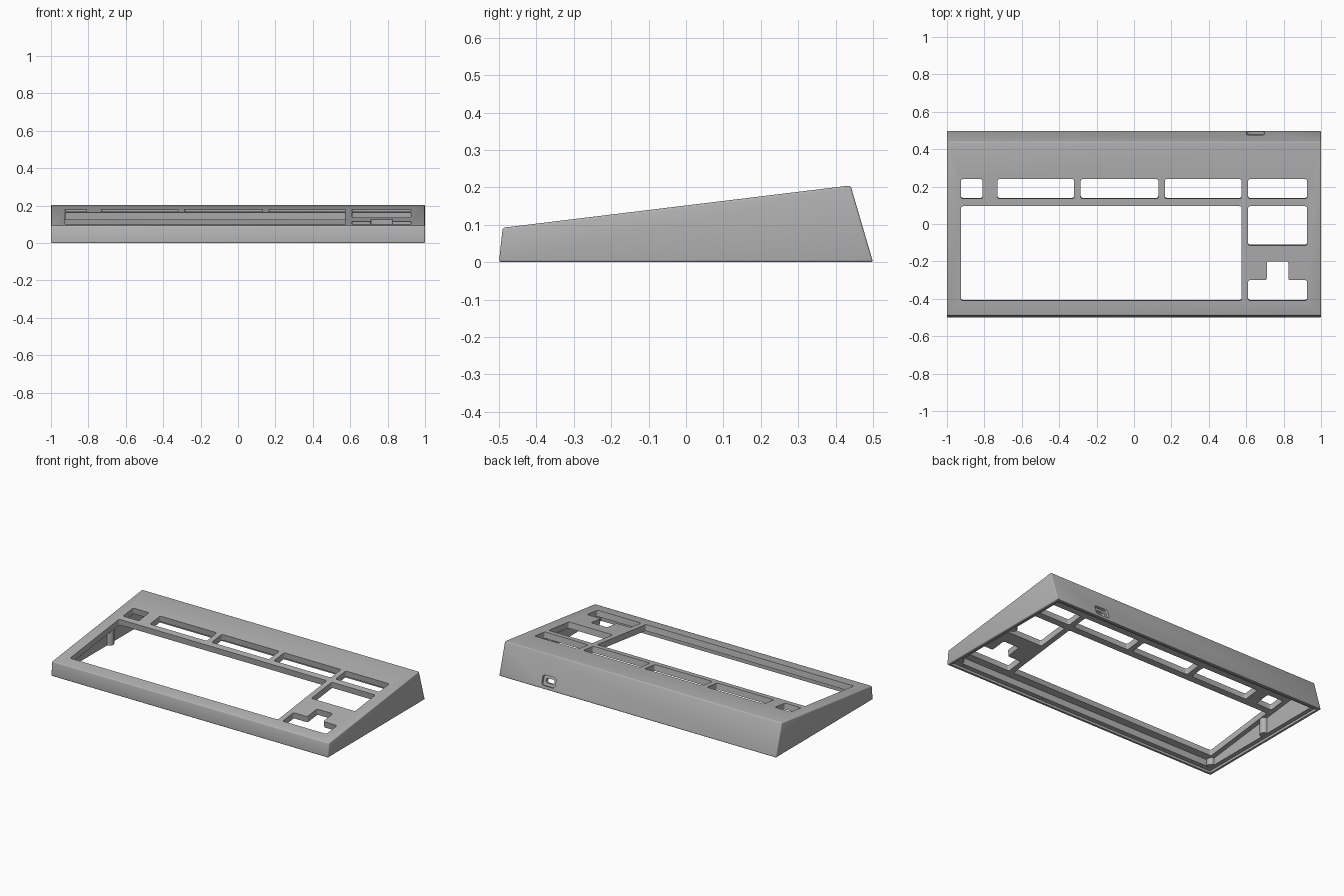
import bpy, bmesh, math
from mathutils import Matrix, Vector

if "Cube" in bpy.data.objects:
    bpy.data.objects.remove(bpy.data.objects["Cube"])

grey = bpy.data.materials.new("case grey")
grey.use_nodes = True
COLOUR = (0.45, 0.45, 0.45, 1)
grey.diffuse_color = COLOUR
grey.node_tree.nodes["Principled BSDF"].inputs["Base Color"].default_value = COLOUR

# Sloping top surface
FRONT_Z, BACK_Z, FRONT_Y, BACK_Y = 0.092, 0.205, -0.49, 0.44
SLOPE = (BACK_Z - FRONT_Z) / (BACK_Y - FRONT_Y)
TILT = math.atan(SLOPE)
PLATE = 0.04


def top_z(y):
    return FRONT_Z + SLOPE * (y - FRONT_Y)


def prism(name, points, start, end, matrix=Matrix(), bevel=0, sides_only=False):
    """Extrude a polygon along local z, optionally rounding its edges."""
    bm = bmesh.new()
    face = bm.faces.new([bm.verts.new((x, y, start)) for x, y in points])
    out = bmesh.ops.extrude_face_region(bm, geom=[face])
    bmesh.ops.translate(bm, vec=(0, 0, end - start),
                        verts=[v for v in out["geom"] if isinstance(v, bmesh.types.BMVert)])
    if bevel:
        edges = [e for e in bm.edges if not sides_only
                 or abs(e.verts[0].co.z - e.verts[1].co.z) > 1e-4]
        bmesh.ops.bevel(bm, geom=edges, offset=bevel, segments=3, profile=0.5, affect='EDGES')
    bmesh.ops.transform(bm, matrix=matrix, verts=bm.verts)
    bmesh.ops.recalc_face_normals(bm, faces=bm.faces)
    mesh = bpy.data.meshes.new(name)
    bm.to_mesh(mesh)
    bm.free()
    mesh.materials.append(grey)
    obj = bpy.data.objects.new(name, mesh)
    bpy.context.collection.objects.link(obj)
    return obj


def rect(x0, x1, y0, y1):
    return [(x0, y0), (x1, y0), (x1, y1), (x0, y1)]


def circle(x, y, r, n=20):
    return [(x + r * math.cos(math.tau * i / n), y + r * math.sin(math.tau * i / n))
            for i in range(n)]


def cut(target, cutter):
    mod = target.modifiers.new("cut", 'BOOLEAN')
    mod.operation, mod.solver, mod.object = 'DIFFERENCE', 'EXACT', cutter
    bpy.context.view_layer.objects.active = target
    bpy.ops.object.modifier_apply(modifier=mod.name)
    bpy.data.objects.remove(cutter)


# Maps a side profile (y, z) extruded along local z onto world x
SIDE = Matrix(((0, 0, 1, 0), (1, 0, 0, 0), (0, 1, 0, 0), (0, 0, 0, 1)))

# Wedge shaped outer case
case = prism("keyboard_case",
             [(-0.5, 0), (0.5, 0), (BACK_Y, BACK_Z), (FRONT_Y, FRONT_Z)],
             -1, 1, SIDE, bevel=0.006)

# Hollow interior, open underneath, and recess for a base panel
cut(case, prism("cavity", [(-0.455, -0.1), (0.455, -0.1), (0.455, 0.02),
                           (0.405, top_z(0.405) - PLATE), (-0.45, top_z(-0.45) - PLATE)],
                -0.955, 0.955, SIDE))
cut(case, prism("base_recess", rect(-0.982, 0.982, -0.482, 0.482), -0.1, 0.015))

# Key openings, cut square to the sloping top
tilted = Matrix.Translation((0, 0, top_z(0))) @ Matrix.Rotation(TILT, 4, 'X')
ROW = (0.135, 0.24)
openings = [rect(x0, x1, *ROW) for x0, x1 in
            ((-0.925, -0.81), (-0.73, -0.32), (-0.285, 0.13), (0.165, 0.575), (0.61, 0.925))]
openings += [rect(-0.925, 0.575, -0.41, 0.095),
             rect(0.61, 0.925, -0.115, 0.095),
             [(0.61, -0.41), (0.925, -0.41), (0.925, -0.3), (0.825, -0.3),
              (0.825, -0.2), (0.71, -0.2), (0.71, -0.3), (0.61, -0.3)]]
for points in openings:
    points = [(x, y / math.cos(TILT)) for x, y in points]
    cut(case, prism("key_opening", points, -0.06, 0.05, tilted, 0.01, True))

# Cable port through the back wall: shallow recess, then a smaller hole
lean = math.atan2(0.5 - BACK_Y, BACK_Z)
port = Matrix.Translation((0.65, 0.485, 0.051)) @ Matrix.Rotation(lean - math.pi / 2, 4, 'X')
cut(case, prism("port_recess", rect(-0.048, 0.048, -0.032, 0.032), -0.015, 0.05, port, 0.015, True))
cut(case, prism("port_hole", rect(-0.03, 0.03, -0.014, 0.014), -0.1, 0.05, port, 0.01, True))

# Screw holes in the base ledge
for y in (-0.467, 0.467):
    for x in (-0.9, -0.3, 0.3, 0.9):
        cut(case, prism("screw_hole", circle(x, y, 0.006, 10), -0.02, 0.045))

# Screw posts against the side walls
posts = []
for side, label in ((1, "left"), (-1, "right")):
    for y, where in ((-0.44, "front"), (0.04, "middle")):
        posts.append(prism(f"{where}_{label}_post", circle(side * 0.953, y, 0.026),
                           0.016, top_z(y) - PLATE + 0.01))

# Smooth rounded edges, keep the rest crisp
bpy.ops.object.select_all(action='DESELECT')
for obj in [case] + posts:
    obj.select_set(True)
bpy.context.view_layer.objects.active = case
bpy.ops.object.shade_smooth_by_angle(angle=math.radians(35))
